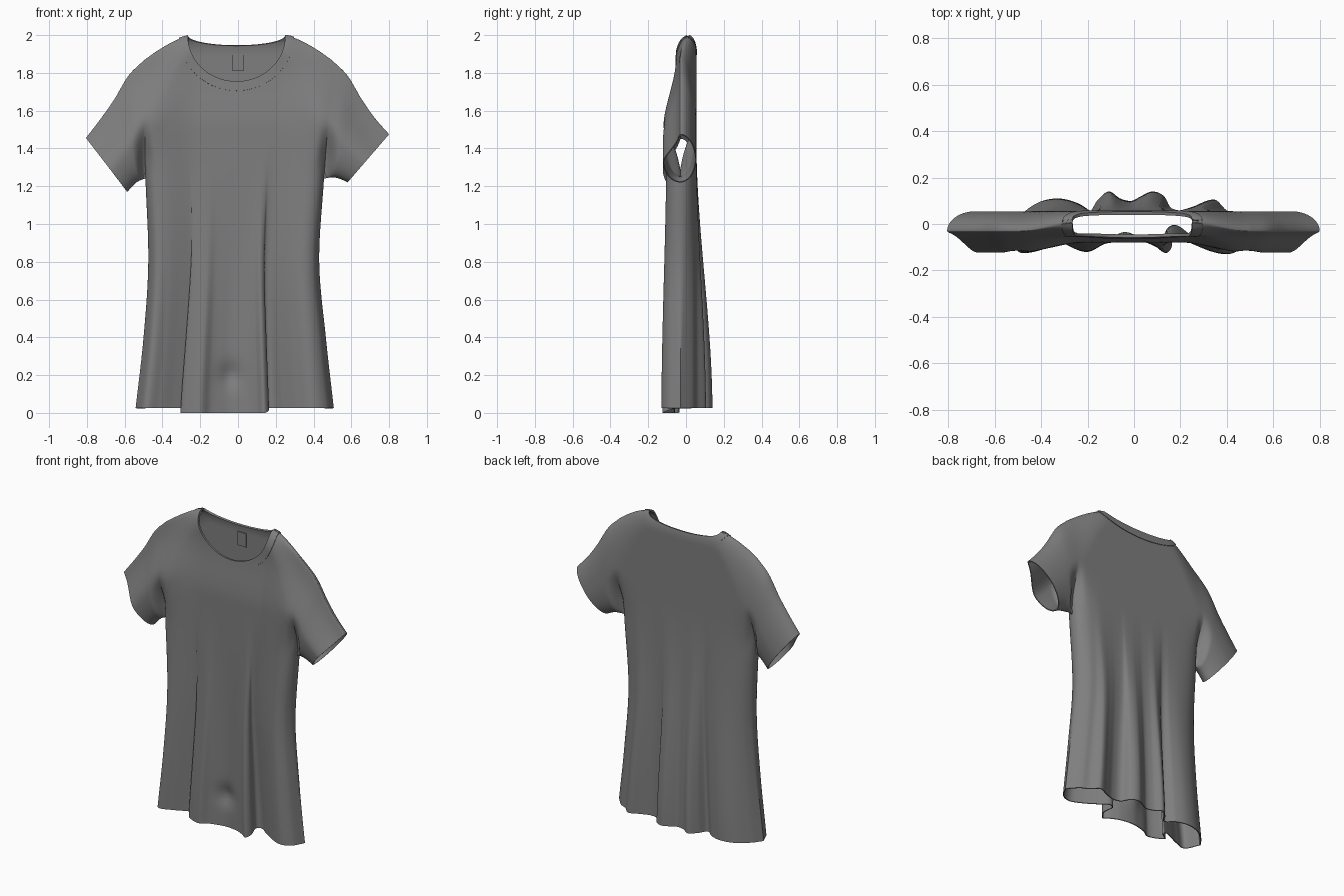
import bpy, bmesh
from math import sqrt, sin, cos, pi, exp, radians
from mathutils import Vector

cube = bpy.data.objects.get("Cube")
if cube:
    bpy.data.objects.remove(cube)

fabric = bpy.data.materials.new("grey_fabric")
fabric.use_nodes = True
GREY = (0.21, 0.21, 0.21, 1)
fabric.diffuse_color = GREY
fabric.node_tree.nodes["Principled BSDF"].inputs["Base Color"].default_value = GREY

LOW, HIGH, HALF = 44, 48, 100      # rows below and above the armpit, columns per half
ARMPIT, SHOULDER = 1.24, 1.995
ARM_DROP = 0.625                   # height of the armhole
NECK_X, NECK_W = -0.0075, 0.2575
W_HEM = {-1: 0.545, 1: 0.51}


def smooth(a, b, v):
    v = min(max((v - a) / (b - a), 0), 1)
    return v * v * (3 - 2 * v)


def dome(v):
    """Quarter-circle rise from 0 to 1."""
    return sqrt(max(0, 1 - (1 - min(max(v, 0), 1)) ** 2))


def spline(knots, vals, p):
    """Smooth curve through vectors placed at rising knots."""
    n = len(knots) - 1
    i = max(0, min(n - 1, sum(k <= p for k in knots) - 1))

    def slope(j):
        a, b = max(j - 1, 0), min(j + 1, n)
        return (vals[b] - vals[a]) / (knots[b] - knots[a])
    h = knots[i + 1] - knots[i]
    f = (p - knots[i]) / h
    g = f * f * (3 - 2 * f)
    return (vals[i] * (1 - g) + vals[i + 1] * g
            + slope(i) * h * f * (1 - f) ** 2 - slope(i + 1) * h * f * f * (1 - f))


def fold_path(points):
    """Knots that follow x, so that pleats can double back."""
    vals = [Vector(p) for p in points]
    knots = [0]
    for a, b in zip(vals, vals[1:]):
        knots.append(knots[-1] + max(b.x - a.x, 0.02))
    return [k / knots[-1] for k in knots], vals


# Pleated hem lines (x, y) of the front and back
HEM = {
    -1: fold_path([(-.545, -.03), (-.5, -.12), (-.42, -.105), (-.34, -.07), (-.26, -.04),
                   (-.305, -.07), (-.27, -.1), (-.2, -.12), (-.15, -.09), (-.1, -.075),
                   (-.04, -.065), (.04, -.075), (.1, -.1), (.14, -.125), (.165, -.09),
                   (.15, -.03), (.18, -.01), (.24, -.05), (.32, -.1), (.4, -.13),
                   (.47, -.1), (.51, -.03)]),
    1: fold_path([(-.545, -.03), (-.5, .03), (-.42, .09), (-.33, .11), (-.25, .09),
                  (-.195, .05), (-.16, .1), (-.11, .14), (-.06, .11), (-.01, .1),
                  (.03, .12), (.08, .14), (.13, .12), (.16, .07), (.22, .06),
                  (.28, .08), (.35, .105), (.4, .06), (.45, .035), (.51, -.03)]),
}
WAIST_Z = [0, 0.4, 0.8, ARMPIT]
WAIST = {-1: [Vector((w,)*2) for w in (.545, .5, .475, .49)],
         1: [Vector((w,)*2) for w in (.51, .465, .43, .455)]}
SLEEVE_TOP = [Vector(p) for p in ((.5, 1.865), (.58, 1.785), (.655, 1.66), (.725, 1.56))]
CUFF_TOP = {-1: Vector((.805, 1.455)), 1: Vector((.8, 1.475))}
CUFF_LOW = {-1: Vector((.585, 1.17)), 1: Vector((.58, 1.22))}


def shoulder(x):
    return SHOULDER - 0.13 * (max(0, abs(x) - 0.26) / 0.24) ** 1.4


def half_width(side, z):
    if z <= ARMPIT:
        return spline(WAIST_Z, WAIST[side], max(z, 0)).x
    a = WAIST[side][-1].x
    return a + (0.5 - a) * min(1, (z - ARMPIT) / ARM_DROP)


def depth(x, d, s):
    """Middle line, and offset of a sheet at drop d under the shoulder."""
    m = smooth(0.22, 0.5, abs(x))
    mid = 0.015 - 0.045 * m
    front = -0.05 - 0.03 * smooth(0.15, 0.5, d) * (1 - m) - 0.075 * m * smooth(0, 0.4, d)
    out = 0.055 if s > 0 else front
    return mid, (out - mid) * dome(d / (0.1 + 0.25 * m))


def upper_y(x, z, s):
    return sum(depth(x, max(0, shoulder(x) - z), s))


def neckline(x, s):
    q = (x - NECK_X) / NECK_W
    if abs(q) >= 0.9999:
        return shoulder(x)
    return SHOULDER - (0.24 if s < 0 else 0.05) * sqrt(1 - q * q)


def shirt_point(u, t, j, s):
    side = -1 if u < 0 else 1
    r = (1 - cos(pi * (j - LOW) / HIGH)) / 2 if j > LOW else 0
    # underarm opens softly at the body, fully along the sleeve
    open_arm = smooth(0, 0.4, t)
    arm = smooth(0, 0.5, r) * (1 - open_arm) + dome(r / 0.48) * open_arm
    if t > 0:                                   # sleeve
        low = Vector((WAIST[side][-1].x, ARMPIT)).lerp(CUFF_LOW[side], t)
        low.y += 0.015 * sin(pi * t)
        high = spline([0, .25, .5, .75, 1], SLEEVE_TOP + [CUFF_TOP[side]], t)
        x, z = low.lerp(high, r)
        mid, off = depth(0.5, (1 - r) * ARM_DROP, s)
        off *= arm
        gap = 0.15 * t
    else:                                       # body
        xn = u * W_HEM[side]
        bump = smooth(-.33, -.28, xn) * (1 - smooth(.14, .18, xn)) if s < 0 else 0
        hem = 0.025 * (1 - bump)
        z = hem + (ARMPIT - hem) * j / LOW if j <= LOW else ARMPIT + (neckline(u * 0.5, s) - ARMPIT) * r
        x = u * half_width(side, z)
        edge = sqrt(max(0, 1 - abs(u) ** 8))
        mid, off = depth(u * 0.5, max(0, shoulder(u * 0.5) - z), s)
        off *= edge + (1 - edge) * arm
        gap = 0.5 * (1 - abs(u))
    # crease between sleeve and body
    off *= 1 - 0.3 * exp(-(gap / 0.03) ** 2) * smooth(0, .2, r) * (1 - smooth(.2, .55, r))
    y = mid + off
    if t == 0:                                  # pleats fading upward
        k = smooth(0, 1, 1 - z / 1.45)
        h = spline(*HEM[s], min(max((xn + .545) / 1.055, 0), 1))
        x += k * (h.x - xn)
        y += k * (h.y - y)
        if s < 0:                               # dent above the front hem
            y += 0.025 * exp(-((x + .04) / .06) ** 2 - ((z - .2) / .06) ** 2)
    return x * (side if t > 0 else 1), y, z


def add_grid(bm, columns, flip):
    grid = [[co and bm.verts.new(co) for co in col] for col in columns]
    for a, b in zip(grid, grid[1:]):
        for j in range(len(a) - 1):
            quad = [a[j], b[j], b[j + 1], a[j + 1]]
            if all(quad):
                bm.faces.new(quad[::-1] if flip else quad)


def finish(name, bm, thickness, offset):
    bmesh.ops.remove_doubles(bm, verts=bm.verts, dist=0.0002)
    mesh = bpy.data.meshes.new(name)
    bm.to_mesh(mesh)
    bm.free()
    mesh.materials.append(fabric)
    ob = bpy.data.objects.new(name, mesh)
    bpy.context.collection.objects.link(ob)
    bpy.ops.object.select_all(action="DESELECT")
    ob.select_set(True)
    bpy.context.view_layer.objects.active = ob
    mod = ob.modifiers.new("cloth", "SOLIDIFY")
    mod.thickness, mod.offset = thickness, offset
    bpy.ops.object.modifier_apply(modifier=mod.name)
    bpy.ops.object.shade_smooth_by_angle(angle=radians(50))


# Shirt: front and back sheets joined at sides, shoulders and sleeves
sleeve_t = [i / 32 for i in range(1, 33)]
cols = ([(-1, t) for t in reversed(sleeve_t)]
        + [(i / HALF, 0) for i in range(-HALF, HALF + 1)]
        + [(1, t) for t in sleeve_t])
bm = bmesh.new()
for s in (-1, 1):
    sheet = [[None if t > 0 and j < LOW else shirt_point(u, t, j, s)
              for j in range(LOW + HIGH + 1)] for u, t in cols]
    add_grid(bm, sheet, s > 0)
finish("shirt", bm, 0.006, -1)

# Collar bands straddling the cloth along the neckline
for s, name, drop in ((-1, "front_collar_band", 0.24), (1, "back_collar_band", 0.05)):
    band = []
    for i in range(65):
        a = pi - pi * i / 64
        col = []
        for w in range(7):
            x = NECK_X + (NECK_W + 0.045 * w / 6) * cos(a)
            z = min(SHOULDER - (drop + 0.05 * w / 6) * sin(a), shoulder(x) - 0.001)
            col.append((x, upper_y(x, z, s) - s * 0.003, z))
        band.append(col[::-1])
    bm = bmesh.new()
    add_grid(bm, band, s > 0)
    finish(name, bm, 0.014, 0)

# Blank neck tag inside the back
bm = bmesh.new()
add_grid(bm, [[(x, 0.042, z) for z in (1.81, 1.9)] for x in (-0.03, 0.03)], False)
finish("neck_tag", bm, 0.006, 0)
